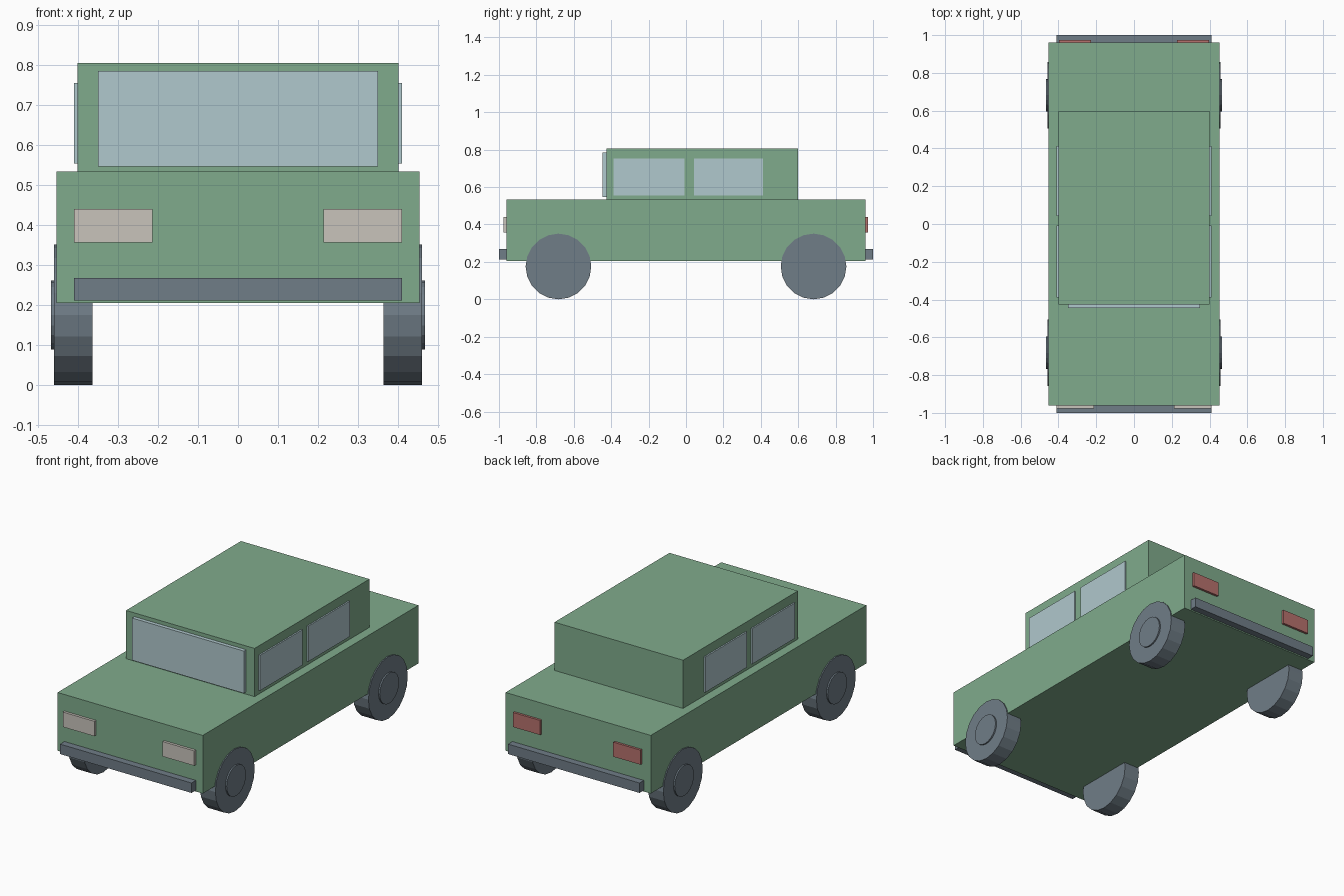
import bpy
import bmesh
import math
from mathutils import Matrix, Vector

if "Cube" in bpy.data.objects:
    bpy.data.objects.remove(bpy.data.objects["Cube"])


def srgb(r, g, b):
    def lin(c):
        c /= 255
        return c / 12.92 if c <= 0.04045 else ((c + 0.055) / 1.055) ** 2.4
    return (lin(r), lin(g), lin(b), 1)


def material(name, rgb):
    mat = bpy.data.materials.new(name)
    mat.diffuse_color = srgb(*rgb)
    mat.use_nodes = True
    mat.node_tree.nodes["Principled BSDF"].inputs["Base Color"].default_value = mat.diffuse_color
    return mat


green = material("sage green", (128, 171, 140))
grey = material("slate grey", (112, 125, 135))
glass = material("pale glass", (176, 200, 205))
cream = material("warm light", (200, 195, 187))
red = material("tail red", (182, 113, 109))


def finish(name, bm, mat):
    bmesh.ops.recalc_face_normals(bm, faces=bm.faces)
    mesh = bpy.data.meshes.new(name)
    bm.to_mesh(mesh)
    bm.free()
    mesh.materials.append(mat)
    obj = bpy.data.objects.new(name, mesh)
    bpy.context.collection.objects.link(obj)
    return obj


def box(name, x, y, z, mat):
    """Box from (min, max) ranges on each axis."""
    lo, hi = Vector((x[0], y[0], z[0])), Vector((x[1], y[1], z[1]))
    bm = bmesh.new()
    bmesh.ops.create_cube(bm, size=1, matrix=Matrix.Translation(
        (lo + hi) / 2) @ Matrix.Diagonal((*(hi - lo), 1)))
    return finish(name, bm, mat)


def disc(name, x, y, z, radius, mat):
    """20-sided cylinder lying along x, with a corner at the bottom."""
    bm = bmesh.new()
    bmesh.ops.create_cone(
        bm, cap_ends=True, segments=20, radius1=radius, radius2=radius,
        depth=abs(x[1] - x[0]),
        matrix=Matrix.Translation(((x[0] + x[1]) / 2, y, z))
        @ Matrix.Rotation(math.pi / 2, 4, 'Y'))
    return finish(name, bm, mat)


# Body and cabin
box("body", (-0.453, 0.453), (-0.961, 0.961), (0.205, 0.533), green)
box("cabin", (-0.401, 0.401), (-0.425, 0.599), (0.533, 0.805), green)

# Windscreen and bumpers
box("windscreen", (-0.349, 0.349), (-0.446, -0.425), (0.546, 0.784), glass)
box("front_bumper", (-0.41, 0.41), (-1.0, -0.961), (0.212, 0.268), grey)
box("rear_bumper", (-0.41, 0.41), (0.961, 1.0), (0.212, 0.268), grey)

for side, s in (("left", -1), ("right", 1)):
    def span(a, b):
        return tuple(sorted((s * a, s * b)))

    # Side windows
    box(f"{side}_front_window", span(0.401, 0.409), (-0.388, -0.008), (0.554, 0.754), glass)
    box(f"{side}_rear_window", span(0.401, 0.409), (0.042, 0.412), (0.554, 0.754), glass)
    # Lamps
    box(f"{side}_headlight", span(0.213, 0.41), (-0.976, -0.961), (0.356, 0.44), cream)
    box(f"{side}_taillight", span(0.228, 0.398), (0.961, 0.974), (0.358, 0.44), red)
    # Wheels and hubs
    for end, y in (("front", -0.682), ("rear", 0.682)):
        disc(f"{side}_{end}_wheel", span(0.363, 0.459), y, 0.1755, 0.1755, grey)
        disc(f"{side}_{end}_hub", span(0.459, 0.467), y, 0.1755, 0.086, grey)
